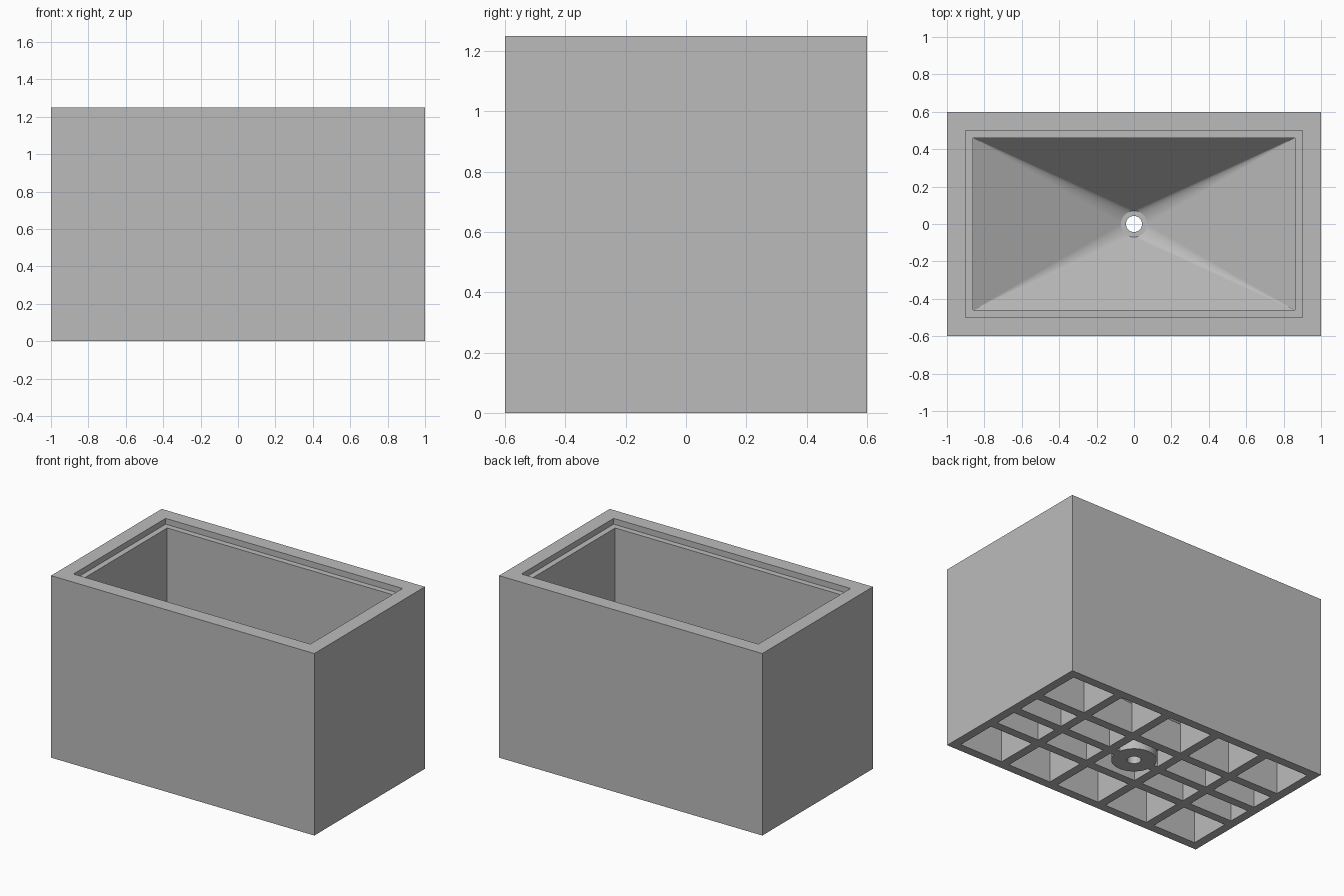
import bpy, bmesh, math

cube = bpy.data.objects.get("Cube")
if cube:
    bpy.data.objects.remove(cube, do_unlink=True)

SEG = 64                       # sides of every round edge
HX, HY, HEIGHT = 1.0, 0.6, 1.25
WALL, RIB = 0.06, 0.06         # thickness of the base skirt and ribs
BOSS_R = 0.14
CEIL_LOW, CEIL_HIGH = 0.10, 0.53

grey = bpy.data.materials.new("plain_grey")
grey.use_nodes = True
grey.diffuse_color = (0.5, 0.5, 0.5, 1)
grey.node_tree.nodes["Principled BSDF"].inputs["Base Color"].default_value = (0.5, 0.5, 0.5, 1)


def finish(bm, name):
    bmesh.ops.recalc_face_normals(bm, faces=bm.faces)
    mesh = bpy.data.meshes.new(name)
    bm.to_mesh(mesh)
    bm.free()
    mesh.materials.append(grey)
    obj = bpy.data.objects.new(name, mesh)
    bpy.context.collection.objects.link(obj)
    return obj


def rect(bm, inset, z):
    x, y = HX - inset, HY - inset
    return [bm.verts.new((sx * x, sy * y, z))
            for sx, sy in ((1, 1), (-1, 1), (-1, -1), (1, -1))]


def circle(bm, r, z):
    return [bm.verts.new((r * math.cos(a), r * math.sin(a), z))
            for a in (2 * math.pi * i / SEG for i in range(SEG))]


def bridge(bm, a, b):
    """Join two loops; a rectangle and a circle are joined by corner fans."""
    if len(a) == len(b):
        for i in range(len(a)):
            j = (i + 1) % len(a)
            f = bm.faces.new((a[i], a[j], b[j], b[i]))
            # round walls are smooth, flat rings stay flat
            f.smooth = len(a) == SEG and abs(a[i].co.z - b[i].co.z) > 0.001
        return
    corners, ring = (a, b) if len(a) == 4 else (b, a)
    quarter = SEG // 4
    for q in range(4):
        for i in range(q * quarter, (q + 1) * quarter):
            bm.faces.new((corners[q], ring[i], ring[(i + 1) % SEG]))
        bm.faces.new((corners[q - 1], corners[q], ring[q * quarter]))


# Tub: one closed skin from the rim, down the funnel and drain, to the hollow base
bm = bmesh.new()
loops = [
    rect(bm, 0, HEIGHT),
    rect(bm, 0.10, HEIGHT),            # rim opening
    rect(bm, 0.10, HEIGHT - 0.04),     # ledge
    rect(bm, 0.14, HEIGHT - 0.04),
    rect(bm, 0.14, 0.60),              # top of the funnel
    circle(bm, 0.07, 0.15),            # drain seat
    circle(bm, 0.043, 0.15),
    circle(bm, 0.043, 0),              # drain hole
    circle(bm, BOSS_R, 0),             # drain boss
    circle(bm, BOSS_R, CEIL_LOW),
    rect(bm, WALL, CEIL_HIGH),         # underside of the funnel
    rect(bm, WALL, 0),                 # base skirt
    rect(bm, 0, 0),
]
for a, b in zip(loops, loops[1:] + loops[:1]):
    bridge(bm, a, b)
finish(bm, "tub")


def ceiling(x, y):
    slope = max((abs(x) - BOSS_R) / (HX - WALL - BOSS_R),
                (abs(y) - BOSS_R) / (HY - WALL - BOSS_R), 0)
    return CEIL_LOW + (CEIL_HIGH - CEIL_LOW) * slope


def rib(name, axis, offset, start, end):
    """Upright plate whose top edge follows the underside of the funnel."""
    bm = bmesh.new()
    steps = 24
    spans = [start + (end - start) * i / steps for i in range(steps + 1)]

    def place(t, z):
        p = (t, offset - RIB / 2) if axis == "x" else (offset - RIB / 2, t)
        return bm.verts.new((*p, z))

    def top(t):
        return ceiling(t, offset) if axis == "x" else ceiling(offset, t)

    outline = [place(start, 0), place(end, 0)]
    outline += [place(t, top(t) + 0.02) for t in reversed(spans)]
    face = bm.faces.new(outline)
    new = bmesh.ops.extrude_face_region(bm, geom=[face])["geom"]
    shift = (0, RIB, 0) if axis == "x" else (RIB, 0, 0)
    bmesh.ops.translate(bm, vec=shift, verts=[v for v in new if isinstance(v, bmesh.types.BMVert)])
    finish(bm, name)


# Base ribs: long ones beside the drain, a split one through it, and cross ribs
end_x, end_y = HX - WALL + 0.01, HY - WALL + 0.01
for side, word in ((1, "left"), (-1, "right")):
    rib("centre_rib_" + word, "x", 0, *sorted((side * 0.12, side * end_x)))
for side, word in ((1, "back"), (-1, "front")):
    rib("long_rib_" + word, "x", side * 0.22, -end_x, end_x)
pitch = (2 * (HX - WALL) + RIB) / 5
for i in range(4):
    rib("cross_rib_%d" % (i + 1), "y", (i - 1.5) * pitch, -end_y, end_y)
